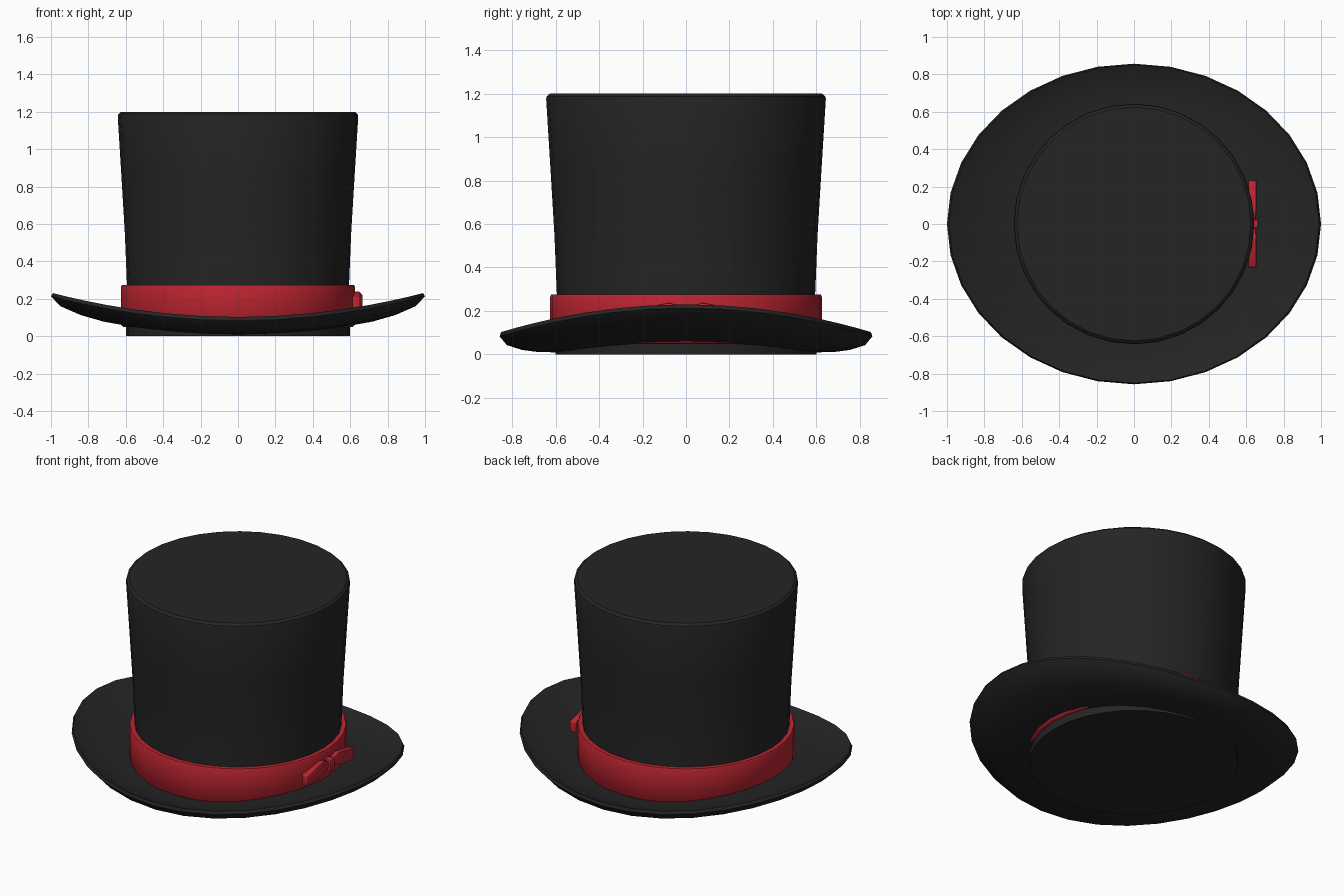
import bpy, bmesh, math

if "Cube" in bpy.data.objects:
    bpy.data.objects.remove(bpy.data.objects["Cube"])

def material(name, rgb):
    m = bpy.data.materials.new(name)
    m.diffuse_color = (*rgb, 1)
    m.use_nodes = True
    m.node_tree.nodes["Principled BSDF"].inputs["Base Color"].default_value = m.diffuse_color
    return m

BLACK = material("black felt", (0.018, 0.018, 0.018))
RED = material("red ribbon", (0.5, 0.018, 0.03))
SIDES = 32

def finish(bm, name, mat, angle=35):
    bmesh.ops.recalc_face_normals(bm, faces=bm.faces)
    me = bpy.data.meshes.new(name)
    bm.to_mesh(me)
    bm.free()
    ob = bpy.data.objects.new(name, me)
    bpy.context.collection.objects.link(ob)
    me.materials.append(mat)
    bpy.ops.object.select_all(action='DESELECT')
    ob.select_set(True)
    bpy.context.view_layer.objects.active = ob
    bpy.ops.object.shade_smooth_by_angle(angle=math.radians(angle))
    return ob

def lathe(name, mat, profile, place, closed, angle=35):
    """Sweep a profile around z; place(a, p, q) gives each point."""
    bm = bmesh.new()
    rings = [[bm.verts.new(place(2 * math.pi * i / SIDES, p, q)) for i in range(SIDES)]
             for p, q in profile]
    n = len(rings)
    for k in range(n if closed else n - 1):
        a, b = rings[k], rings[(k + 1) % n]
        for i in range(SIDES):
            j = (i + 1) % SIDES
            bm.faces.new((a[i], a[j], b[j], b[i]))
    if not closed:
        bm.faces.new(rings[0])
        bm.faces.new(rings[-1])
    return finish(bm, name, mat, angle)

def round_place(a, r, z):
    return (r * math.cos(a), r * math.sin(a), z)

def brim_place(a, t, lift):
    # round inner edge, oval outer edge, sides curled up
    x = (0.6 + 0.4 * t) * math.cos(a)
    y = (0.6 + 0.257 * t) * math.sin(a)
    return (x, y, lift + 0.13 * x * x)

# Crown, flaring slightly to the top
lathe("crown", BLACK,
      [(0.6, 0), (0.594, 0.28), (0.605, 0.55), (0.623, 0.85), (0.643, 1.175), (0.64, 1.187), (0.625, 1.2)],
      round_place, False, 30)

# Ribbon band
lathe("hat_band", RED,
      [(0.59, 0.05), (0.615, 0.05), (0.625, 0.06), (0.625, 0.265), (0.62, 0.275), (0.59, 0.275)],
      round_place, True, 50)

# Curled brim
lathe("brim", BLACK,
      [(0, 0.01), (0.3, 0.011), (0.6, 0.021), (0.87, 0.043), (1.0, 0.083), (0.975, 0.103),
       (0.9, 0.093), (0.6, 0.07), (0.3, 0.058), (0, 0.055)],
      brim_place, True, 40)

# Bow: two drooping wings and a knot on the right side
def loft_box(name, sections, bevel):
    bm = bmesh.new()
    rings = [[bm.verts.new(v) for v in ((x0, y, z0), (x1, y, z0), (x1, y, z1), (x0, y, z1))]
             for y, x0, x1, z0, z1 in sections]
    for a, b in zip(rings, rings[1:]):
        for i in range(4):
            j = (i + 1) % 4
            bm.faces.new((a[i], a[j], b[j], b[i]))
    bm.faces.new(rings[0])
    bm.faces.new(rings[-1])
    bmesh.ops.bevel(bm, geom=bm.edges[:], offset=bevel, segments=2, affect='EDGES', profile=0.5)
    return finish(bm, name, RED, 40)

for s, side in ((-1, "front"), (1, "back")):
    loft_box("bow_wing_" + side,
             [(s * 0.015, 0.625, 0.65, 0.175, 0.215),
              (s * 0.075, 0.622, 0.656, 0.155, 0.24),
              (s * 0.232, 0.608, 0.655, 0.135, 0.205)], 0.009)
loft_box("bow_knot", [(-0.025, 0.615, 0.665, 0.15, 0.228), (0.025, 0.615, 0.665, 0.15, 0.228)], 0.01)
